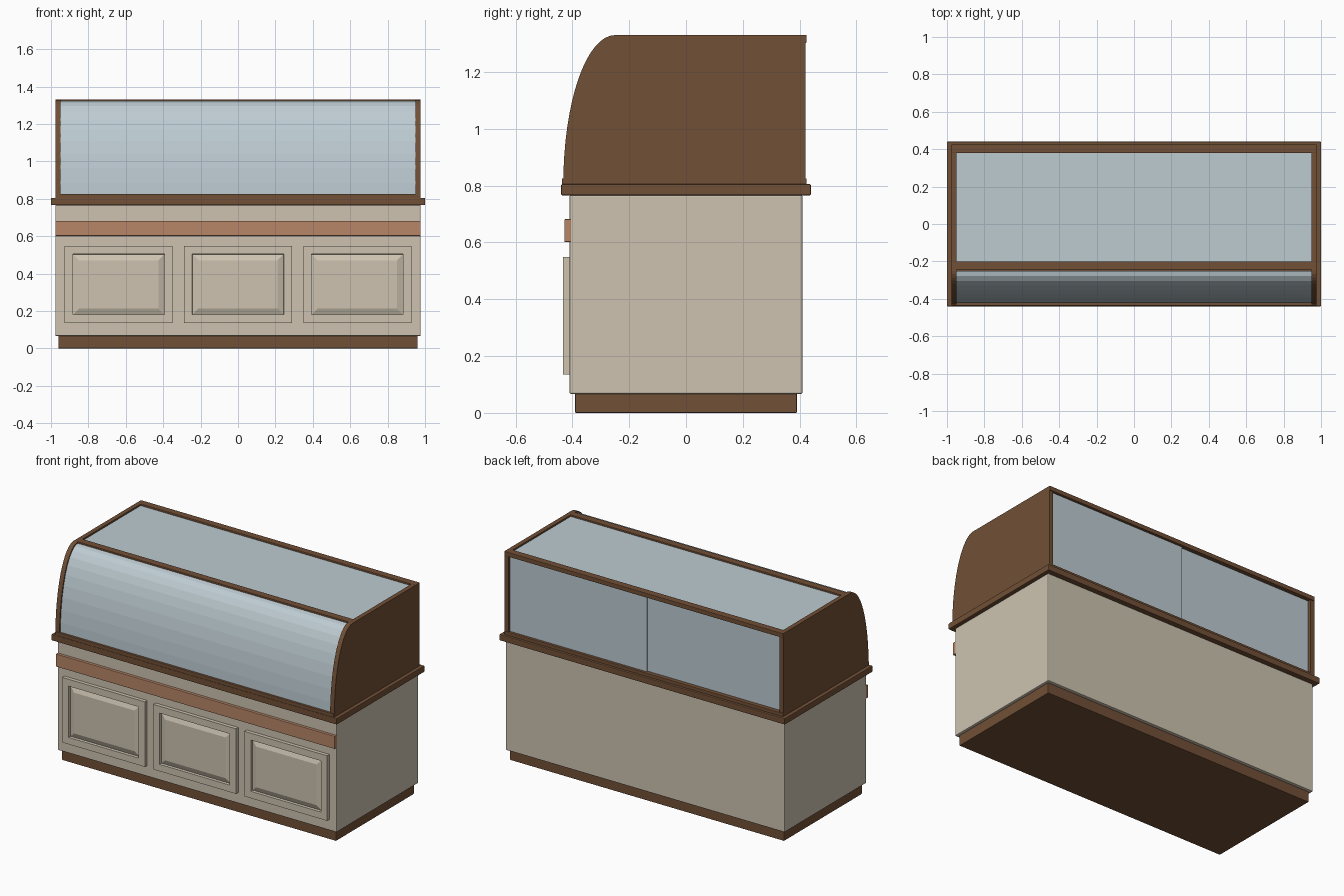
import bpy, bmesh, math

if "Cube" in bpy.data.objects:
    bpy.data.objects.remove(bpy.data.objects["Cube"])


def material(name, rgb):
    m = bpy.data.materials.new(name)
    m.diffuse_color = (*rgb, 1)
    m.use_nodes = True
    m.node_tree.nodes["Principled BSDF"].inputs["Base Color"].default_value = m.diffuse_color
    return m


CREAM = material("cream_paint", (0.61, 0.545, 0.435))
WOOD = material("brown_wood", (0.165, 0.08, 0.037))
COPPER = material("copper_brown", (0.475, 0.235, 0.135))
GLASS = material("pale_blue_glass", (0.51, 0.60, 0.64))


def finish(name, bm, mat, bevel=0):
    bmesh.ops.recalc_face_normals(bm, faces=bm.faces)
    me = bpy.data.meshes.new(name)
    bm.to_mesh(me)
    bm.free()
    me.materials.append(mat)
    ob = bpy.data.objects.new(name, me)
    bpy.context.collection.objects.link(ob)
    if bevel:
        b = ob.modifiers.new("soft_edges", "BEVEL")
        b.width = bevel
        b.segments = 2
    return ob


def box_mesh(x, y, z):
    bm = bmesh.new()
    bmesh.ops.create_cube(bm, size=1)
    for v in bm.verts:
        for i, (lo, hi) in enumerate((x, y, z)):
            v.co[i] = lo if v.co[i] < 0 else hi
    return bm


def box(name, x, y, z, mat, bevel=0.003):
    return finish(name, box_mesh(x, y, z), mat, bevel)


def prism(name, profile, x0, x1, mat, bevel=0):
    """Extrude a (y, z) outline along x."""
    bm = bmesh.new()
    face = bm.faces.new([bm.verts.new((x0, y, z)) for y, z in profile])
    new = bmesh.ops.extrude_face_region(bm, geom=[face])["geom"]
    bmesh.ops.translate(bm, vec=(x1 - x0, 0, 0),
                        verts=[v for v in new if isinstance(v, bmesh.types.BMVert)])
    return finish(name, bm, mat, bevel)


def front_curve(inset, steps):
    """Quarter ellipse rising from the counter to the top."""
    pts = []
    for i in range(steps + 1):
        a = math.pi / 2 * i / steps
        pts.append((-0.25 - (0.182 - inset) * math.cos(a),
                    0.805 + (0.525 - inset) * math.sin(a)))
    return pts


# Base cabinet
box("plinth", (-0.96, 0.96), (-0.39, 0.39), (0, 0.07), WOOD)
box("cabinet", (-0.977, 0.977), (-0.41, 0.41), (0.066, 0.767), CREAM, 0.006)
box("trim_band", (-0.977, 0.977), (-0.428, -0.405), (0.602, 0.682), COPPER, 0.002)
box("counter", (-1, 1), (-0.44, 0.44), (0.766, 0.805), WOOD, 0.004)

# Raised panel doors: recessed opening with a chamfered centre field
for label, cx in (("left", -0.638), ("middle", 0), ("right", 0.638)):
    bm = box_mesh((cx - 0.289, cx + 0.289), (-0.433, -0.405), (0.136, 0.548))
    bm.normal_update()
    front = min(bm.faces, key=lambda f: f.calc_center_median().y)
    for thickness, push in ((0.062, 0), (0.002, 0.017), (0.045, -0.013)):
        bmesh.ops.inset_region(bm, faces=[front], thickness=thickness)
        for v in front.verts:
            v.co.y += push
    finish(label + "_door", bm, CREAM)

# Display case sides
for label, s in (("left", -1), ("right", 1)):
    outline = front_curve(0, 16) + [(0.42, 1.33), (0.42, 0.805)]
    prism(label + "_side_panel", outline, s * 0.948, s * 0.977, WOOD)

# Display case rails
box("front_bottom_rail", (-0.977, 0.977), (-0.437, -0.40), (0.80, 0.826), WOOD)
box("back_bottom_rail", (-0.977, 0.977), (0.38, 0.425), (0.80, 0.826), WOOD)
box("front_top_rail", (-0.96, 0.96), (-0.246, -0.20), (1.304, 1.33), WOOD, 0.002)
box("back_top_rail", (-0.977, 0.977), (0.38, 0.425), (1.303, 1.331), WOOD)

# Curved front glass
outer = front_curve(0.008, 10)
inner = front_curve(0.016, 10)
prism("front_glass", outer + inner[::-1], -0.952, 0.952, GLASS)

# Top glass and two sliding back panes
box("top_glass", (-0.952, 0.952), (-0.21, 0.385), (1.31, 1.32), GLASS, 0)
box("left_back_pane", (-0.952, 0.012), (0.392, 0.399), (0.82, 1.31), GLASS, 0)
box("right_back_pane", (-0.012, 0.952), (0.402, 0.409), (0.82, 1.31), GLASS, 0)
